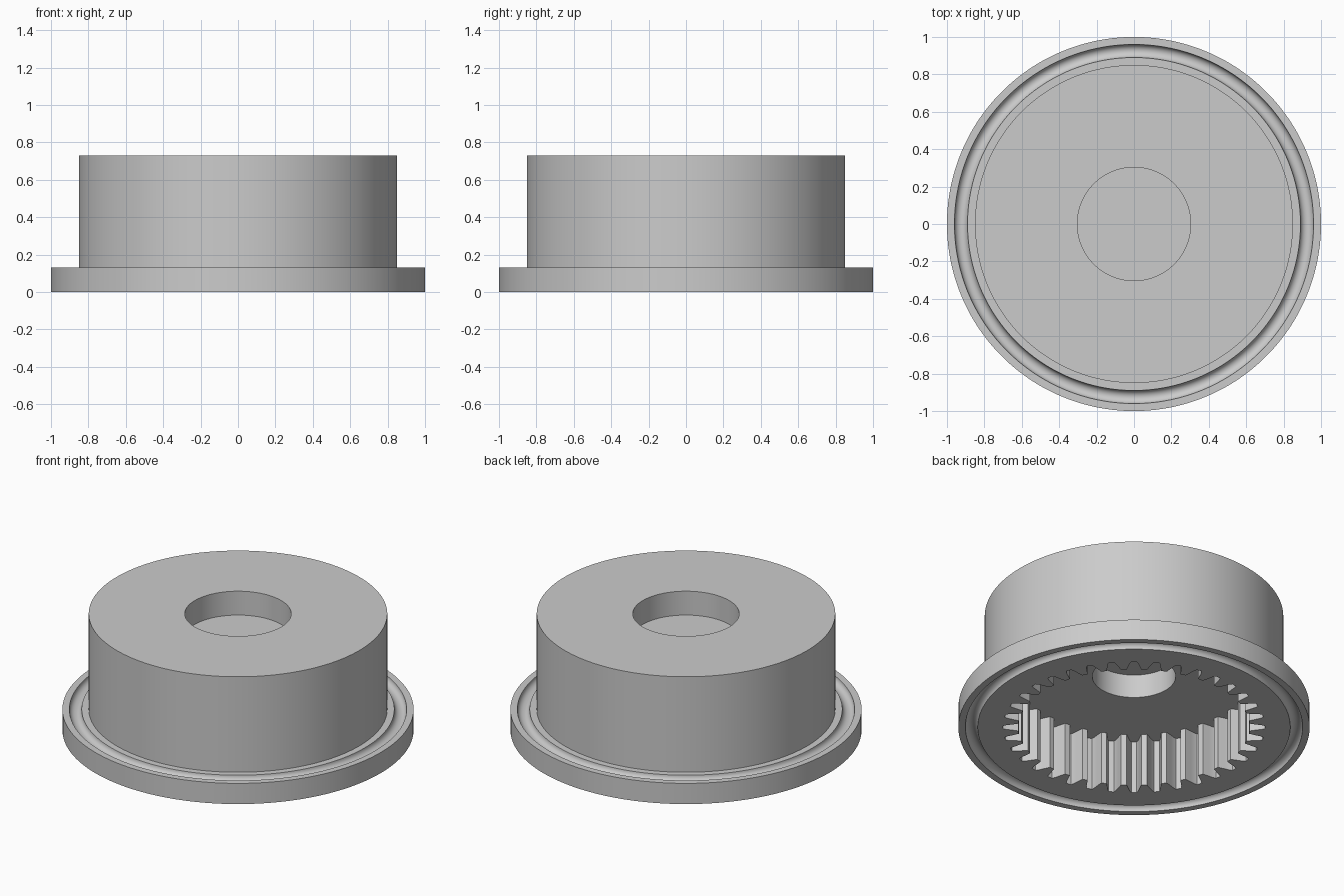
import bpy
import bmesh
from math import cos, sin, pi, radians

cube = bpy.data.objects.get("Cube")
if cube:
    bpy.data.objects.remove(cube, do_unlink=True)

TEETH = 36
PITCH = 360 / TEETH

# Half of one tooth space: (angle from its centre in degrees, radius)
flank = [(3.6, 0.66), (2.5, 0.70), (1.9, 0.727), (1.2, 0.745)]
space = [(-a, r) for a, r in flank] + [(a, r) for a, r in reversed(flank)]
STEPS = len(space)
SEGMENTS = TEETH * STEPS


def circle(r, z):
    """Ring of points, spaced to line up with the tooth outline."""
    step = 2 * pi / SEGMENTS
    start = radians(-PITCH / 2) + step / 2
    return [(r * cos(start + i * step), r * sin(start + i * step), z)
            for i in range(SEGMENTS)]


def toothed(z):
    """Ring of points along the internal gear teeth."""
    ring = []
    for t in range(TEETH):
        for a, r in space:
            angle = radians(t * PITCH + a)
            ring.append((r * cos(angle), r * sin(angle), z))
    return ring


def groove(z, side, n=12):
    """Half-round groove; side is 1 for the top face, -1 for the underside."""
    mid, rad = 0.925, 0.035
    return [circle(mid - side * rad * cos(pi * i / n),
                   z - side * rad * sin(pi * i / n)) for i in range(n + 1)]


# Top recess and body
rings = [circle(0.303, 0.58), circle(0.303, 0.73), circle(0.85, 0.73), circle(0.85, 0.13)]
# Flange with a groove on each face
rings += groove(0.13, 1)
rings += [circle(1, 0.13), circle(1, 0)]
rings += groove(0, -1)
# Toothed bore and blind hole in its ceiling
rings += [toothed(0), toothed(0.333), circle(0.237, 0.333), circle(0.237, 0.48)]

# Loft the rings and close both recess floors
bm = bmesh.new()
loops = [[bm.verts.new(p) for p in ring] for ring in rings]
for upper, lower in zip(loops, loops[1:]):
    for i in range(SEGMENTS):
        j = (i + 1) % SEGMENTS
        bm.faces.new((upper[i], lower[i], lower[j], upper[j]))
bm.faces.new(loops[0])
bm.faces.new(list(reversed(loops[-1])))
bmesh.ops.recalc_face_normals(bm, faces=bm.faces)
mesh = bpy.data.meshes.new("ring_gear_housing")
bm.to_mesh(mesh)
bm.free()

# Grey metal
grey = bpy.data.materials.new("plain_grey")
grey.use_nodes = True
colour = (0.6, 0.6, 0.6, 1)
grey.diffuse_color = colour
grey.node_tree.nodes["Principled BSDF"].inputs["Base Color"].default_value = colour
mesh.materials.append(grey)

housing = bpy.data.objects.new("ring_gear_housing", mesh)
bpy.context.collection.objects.link(housing)
bpy.ops.object.select_all(action='DESELECT')
housing.select_set(True)
bpy.context.view_layer.objects.active = housing
bpy.ops.object.shade_smooth_by_angle(angle=radians(25))
